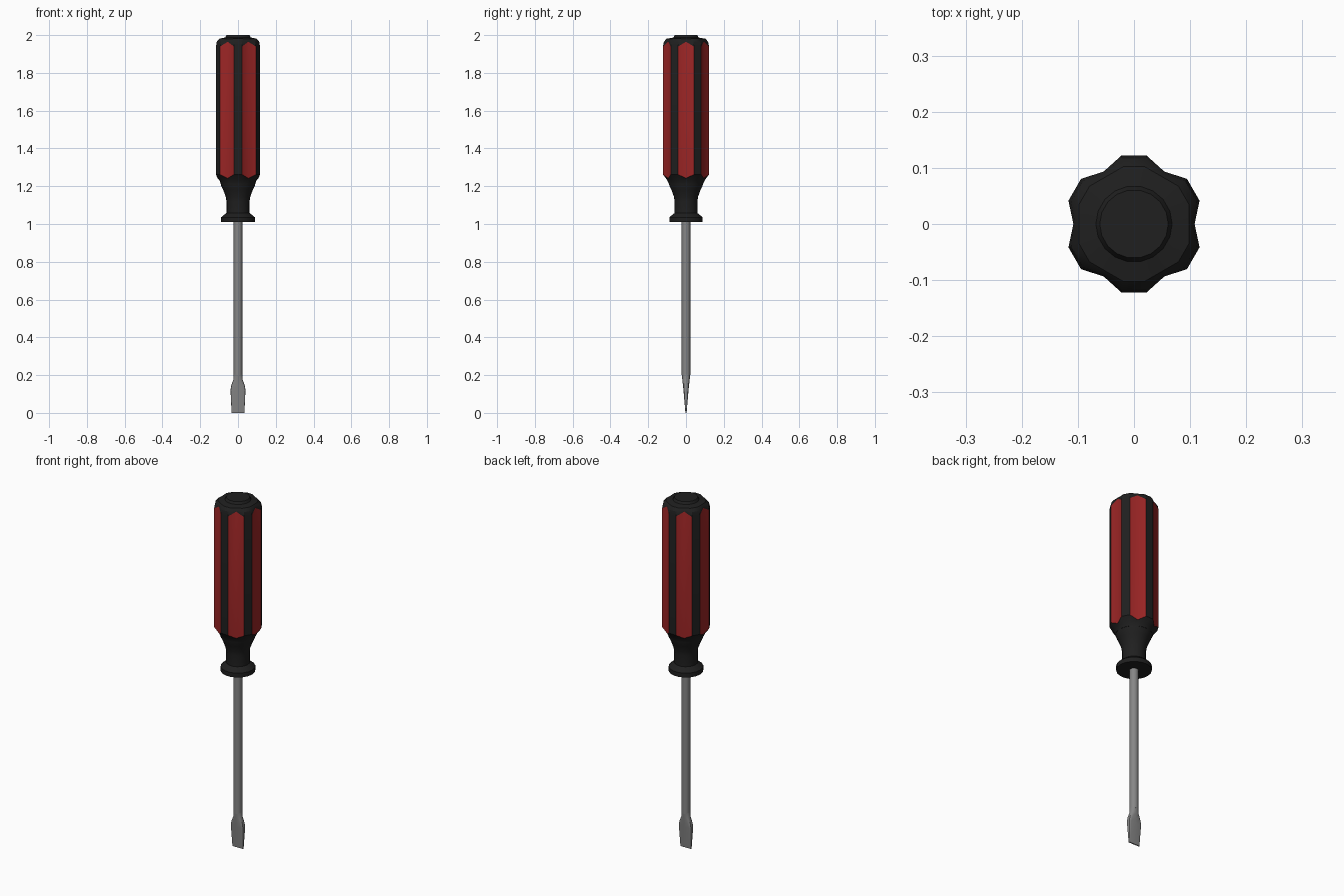
import bpy, bmesh
from math import sin, cos, pi, radians

if "Cube" in bpy.data.objects:
    bpy.data.objects.remove(bpy.data.objects["Cube"])


def mat(name, r, g, b):
    m = bpy.data.materials.new(name)
    m.diffuse_color = (r, g, b, 1)
    m.use_nodes = True
    m.node_tree.nodes["Principled BSDF"].inputs["Base Color"].default_value = m.diffuse_color
    return m


black = mat("black plastic", 0.014, 0.014, 0.014)
red = mat("red grip", 0.32, 0.018, 0.018)
steel = mat("steel", 0.24, 0.24, 0.24)


def loft(name, rings, mats, rule=None, smooth=30):
    """Skin a list of equal-length point rings, capping both ends."""
    bm = bmesh.new()
    vs = [[bm.verts.new(p) for p in ring] for ring in rings]
    n = len(vs[0])
    for k in range(len(vs) - 1):
        for i in range(n):
            j = (i + 1) % n
            f = bm.faces.new((vs[k][i], vs[k][j], vs[k + 1][j], vs[k + 1][i]))
            f.material_index = rule(k, i) if rule else 0
    bm.faces.new(vs[0][::-1])
    bm.faces.new(vs[-1])
    bmesh.ops.recalc_face_normals(bm, faces=bm.faces)
    me = bpy.data.meshes.new(name)
    bm.to_mesh(me)
    bm.free()
    ob = bpy.data.objects.new(name, me)
    bpy.context.collection.objects.link(ob)
    for m in mats:
        me.materials.append(m)
    bpy.ops.object.select_all(action='DESELECT')
    ob.select_set(True)
    bpy.context.view_layer.objects.active = ob
    bpy.ops.object.shade_smooth_by_angle(angle=radians(smooth))
    return ob


def circle(r, z, n):
    return [(r * cos(2 * pi * i / n), r * sin(2 * pi * i / n), z) for i in range(n)]


# fluted handle: six flat lobes with a valley between each pair
def fluted(r_valley, z_valley, r_lobe, z_lobe):
    pts = []
    for k in range(6):
        for off, r, z in ((0, r_valley, z_valley), (19.6, r_lobe, z_lobe), (40.4, r_lobe, z_lobe)):
            a = radians(60 * k + off)
            pts.append((r * cos(a), r * sin(a), z))
    return pts


handle = [
    fluted(0.093, 1.215, 0.094, 1.215),
    fluted(0.098, 1.233, 0.102, 1.233),
    fluted(0.108, 1.242, 0.124, 1.262),
    fluted(0.108, 1.965, 0.124, 1.94),
    fluted(0.105, 1.97, 0.119, 1.965),
    fluted(0.098, 1.98, 0.104, 1.981),
    fluted(0.068, 1.987, 0.068, 1.987),
    fluted(0.061, 2.0, 0.061, 2.0),
]
loft("handle", handle, [black, red], lambda k, i: 1 if k == 2 and i % 3 != 1 else 0)

# neck and finger flange
neck = [(0.09, 1.01), (0.09, 1.035), (0.066, 1.055), (0.061, 1.058), (0.061, 1.12),
        (0.065, 1.145), (0.078, 1.18), (0.09, 1.205), (0.094, 1.222)]
loft("neck", [circle(r, z, 18) for r, z in neck], [black])

# round shaft
loft("shaft", [circle(0.0225, 0.2, 16), circle(0.0225, 1.02, 16)], [steel])


# flat blade, blending from round to a thin wedge
def section(hx, hy, z, e):
    pts = []
    for i in range(16):
        c, s = cos(2 * pi * i / 16), sin(2 * pi * i / 16)
        pts.append((hx * abs(c) ** e * (1 if c > 0 else -1),
                    hy * abs(s) ** e * (1 if s > 0 else -1), z))
    return pts


blade = [section(0.034, 0.003, 0, 0.2), section(0.0395, 0.0135, 0.12, 0.35),
         section(0.036, 0.016, 0.145, 0.5), section(0.025, 0.0195, 0.175, 0.85),
         section(0.0225, 0.0225, 0.205, 1)]
loft("blade", blade, [steel])
